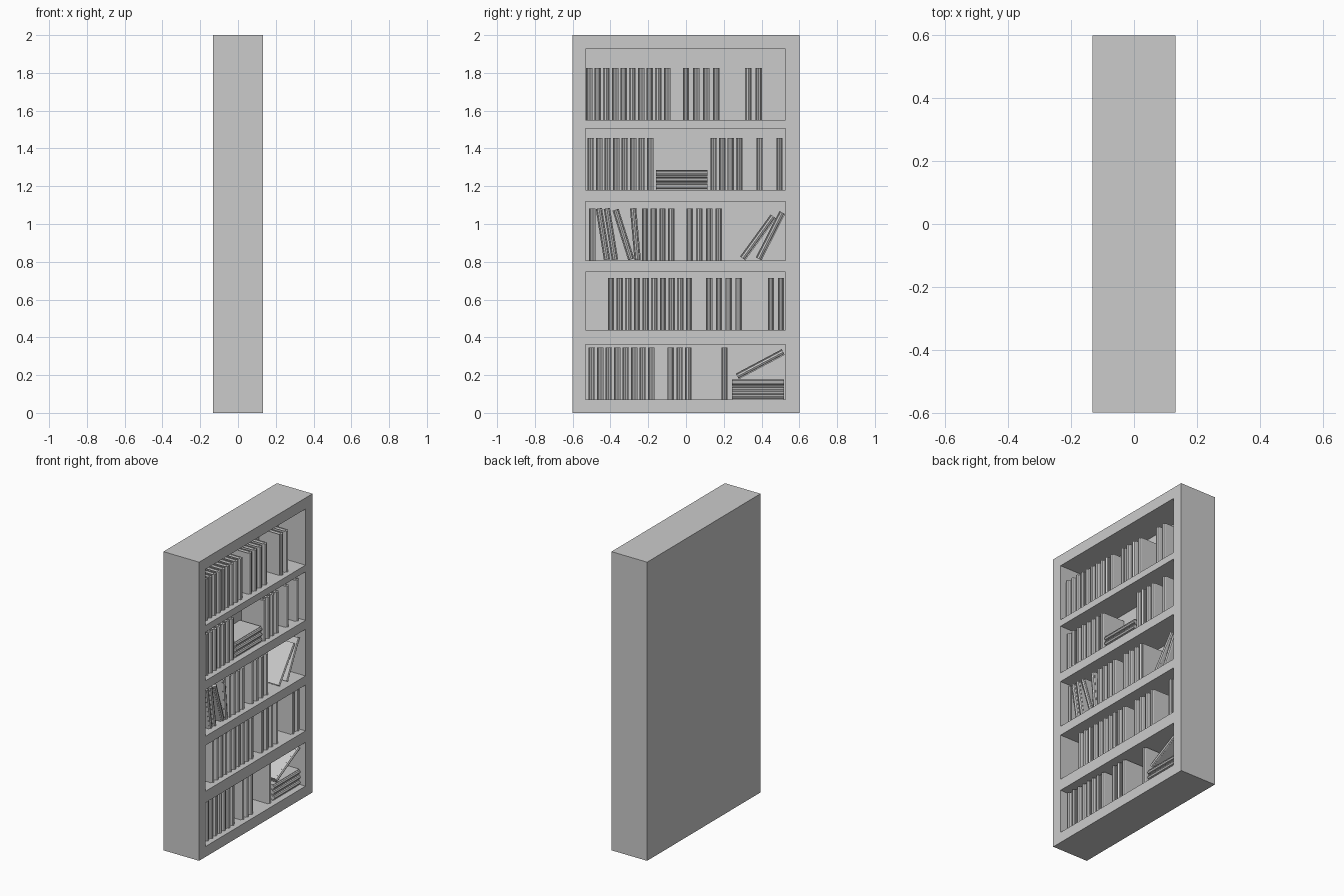
import bpy, bmesh
from math import radians, sin
from mathutils import Matrix, Vector

cube = bpy.data.objects.get("Cube")
if cube:
    bpy.data.objects.remove(cube, do_unlink=True)

THICK, HEIGHT = 0.034, 0.275      # book size
BACK = -0.07                      # inner face of the back panel

grey = bpy.data.materials.new("plain grey")
grey.use_nodes = True
grey.diffuse_color = (0.6, 0.6, 0.6, 1)
grey.node_tree.nodes["Principled BSDF"].inputs["Base Color"].default_value = (0.6, 0.6, 0.6, 1)


def add_box(bm, low, high):
    low, high = Vector(low), Vector(high)
    move = Matrix.Translation((low + high) / 2)
    bmesh.ops.create_cube(bm, size=1, matrix=move @ Matrix.Diagonal((high - low).to_4d()))


def to_mesh(bm, name):
    bmesh.ops.recalc_face_normals(bm, faces=bm.faces)
    mesh = bpy.data.meshes.new(name)
    bm.to_mesh(mesh)
    bm.free()
    mesh.materials.append(grey)
    return mesh


def add_object(name, mesh):
    obj = bpy.data.objects.new(name, mesh)
    bpy.context.collection.objects.link(obj)
    return obj


# Cabinet: a solid block with five bays cut into its open side
bays = [(0.07, 0.363), (0.44, 0.747), (0.808, 1.12), (1.18, 1.505), (1.55, 1.926)]
bm = bmesh.new()
add_box(bm, (-0.132, -0.6, 0), (0.132, 0.6, 2))
cabinet = add_object("cabinet", to_mesh(bm, "cabinet"))
bm = bmesh.new()
for floor, ceiling in bays:
    add_box(bm, (BACK, -0.532, floor), (0.3, 0.526, ceiling))
cutter = add_object("bay_cutter", to_mesh(bm, "bay_cutter"))
cutter.hide_render = True
cut = cabinet.modifiers.new("bays", "BOOLEAN")
cut.operation = "DIFFERENCE"
cut.solver = "EXACT"
cut.object = cutter
bpy.context.view_layer.objects.active = cabinet
bpy.ops.object.modifier_apply(modifier=cut.name)
bpy.data.objects.remove(cutter, do_unlink=True)

# Book: a cover with hinge grooves and a bulging spine, around a page block
outer = [(-0.065, 0.017), (0.09, 0.017), (0.086, 0.011), (0.095, 0.009), (0.1, 0)]
inner = [(0.082, 0.013), (-0.065, 0.013)]
right_side = [(x, -y) for x, y in outer[-2::-1]]
inside = [(x, -y) for x, y in inner[::-1]] + inner
bm = bmesh.new()
face = bm.faces.new([bm.verts.new((x, y, 0)) for x, y in outer + right_side + inside])
top = bmesh.ops.extrude_face_region(bm, geom=[face])["geom"]
bmesh.ops.translate(bm, vec=(0, 0, HEIGHT),
                    verts=[v for v in top if isinstance(v, bmesh.types.BMVert)])
add_box(bm, (-0.06, -0.013, 0.004), (0.082, 0.013, HEIGHT - 0.004))
book_mesh = to_mesh(bm, "book")


def add_book(y, z, lean=0, name="book"):
    """Rest a book on height z; a positive lean tips its top towards -y."""
    angle = radians(lean)
    book = add_object(name, book_mesh)
    book.location = (0, y, z + THICK / 2 * abs(sin(angle)))
    book.rotation_euler.x = angle


def add_row(bay, start, end, count):
    for i in range(count):
        add_book(start + (end - start) * i / max(count - 1, 1), bays[bay][0])


def add_stack(bay, y):
    for i in range(3):
        add_book(y, bays[bay][0] + i * 0.036, -90, "stacked_book")


# Upright books: bay, first centre, last centre, count
rows = [
    (4, -0.513, -0.1, 10), (4, 0, 0.16, 4), (4, 0.33, 0.385, 2),
    (3, -0.505, -0.19, 8), (3, 0.146, 0.283, 4), (3, 0.39, 0.495, 2),
    (2, -0.497, -0.497, 1), (2, -0.217, -0.078, 4), (2, 0.02, 0.173, 4),
    (1, -0.397, 0.016, 10), (1, 0.122, 0.28, 4), (1, 0.45, 0.503, 2),
    (0, -0.5, -0.185, 8), (0, -0.08, 0.012, 3), (0, 0.204, 0.204, 1),
]
for row in rows:
    add_row(*row)

# Stacks lying flat
add_stack(3, -0.16)
add_stack(0, 0.244)

# Leaning books
for y, lean in [(-0.418, 9), (-0.376, 9), (-0.29, 17.5), (-0.256, 5), (0.3, -36), (0.385, -27)]:
    add_book(y, bays[2][0], lean, "leaning_book")
add_book(0.272, bays[0][0] + 0.108, -62, "leaning_book")
